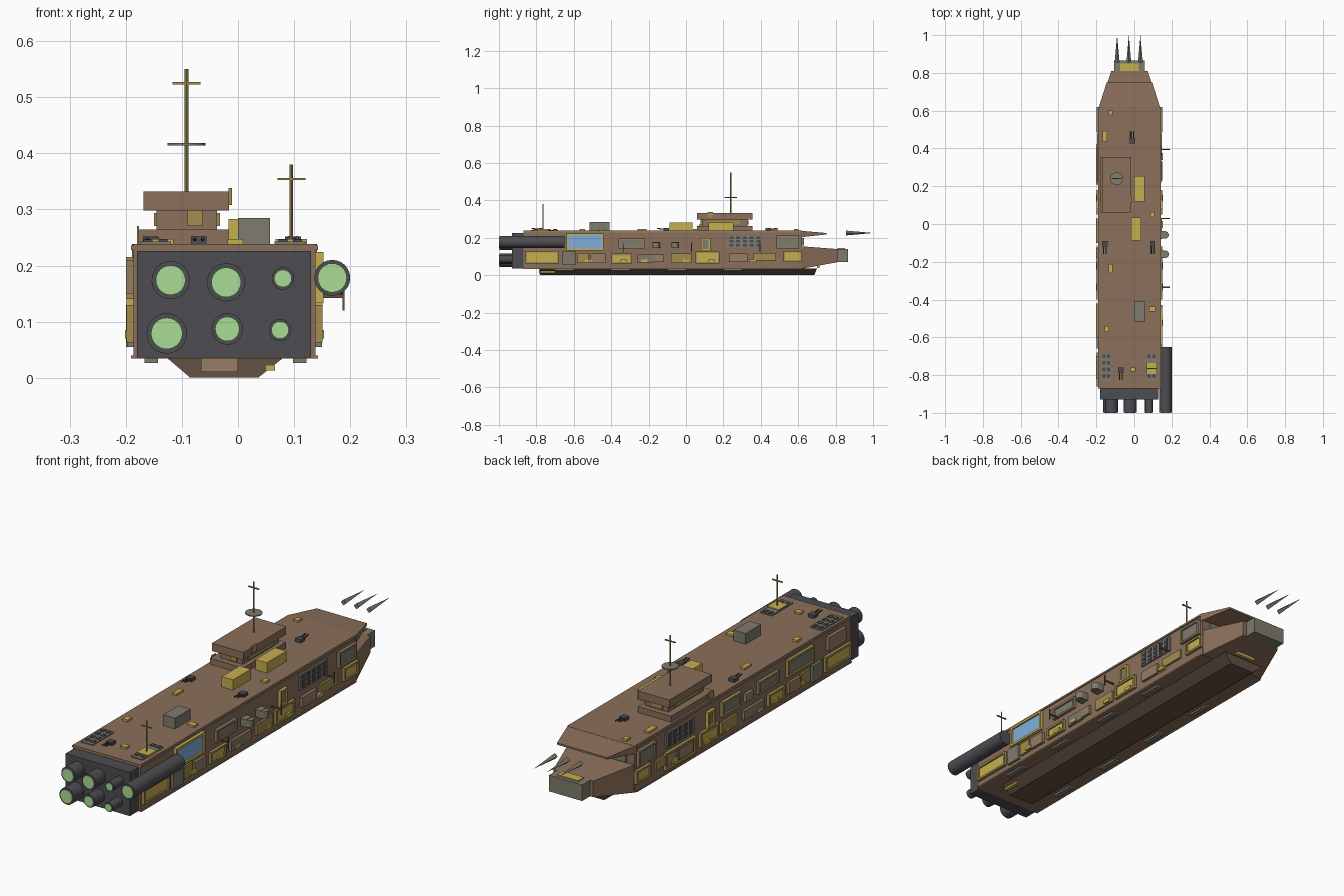
import bpy, bmesh, math
from mathutils import Matrix, Vector

if "Cube" in bpy.data.objects:
    bpy.data.objects.remove(bpy.data.objects["Cube"])


def mat(name, r, g, b):
    m = bpy.data.materials.new(name)
    m.diffuse_color = (r, g, b, 1)
    m.use_nodes = True
    m.node_tree.nodes["Principled BSDF"].inputs["Base Color"].default_value = m.diffuse_color
    return m


BROWN = mat("brown", .26, .16, .105)
TAN = mat("tan", .30, .21, .13)
DKBROWN = mat("dark_brown", .13, .085, .06)
YELLOW = mat("yellow", .56, .43, .08)
OCHRE = mat("ochre", .36, .27, .08)
GREY = mat("grey", .21, .20, .155)
DARK = mat("dark", .075, .075, .085)
GREEN = mat("green", .40, .72, .30)
BLUE = mat("blue", .22, .43, .72)

XL, XR, CX = -.186, .138, -.024      # hull sides and centre line


def finish(bm, name, m):
    bmesh.ops.recalc_face_normals(bm, faces=bm.faces)
    me = bpy.data.meshes.new(name)
    bm.to_mesh(me)
    bm.free()
    ob = bpy.data.objects.new(name, me)
    bpy.context.collection.objects.link(ob)
    me.materials.append(m)
    return ob


def boxes(name, m, items):
    """One object from boxes given as (x0, x1, y0, y1, z0, z1)."""
    bm = bmesh.new()
    for x0, x1, y0, y1, z0, z1 in items:
        M = Matrix.Translation(((x0 + x1) / 2, (y0 + y1) / 2, (z0 + z1) / 2))
        bmesh.ops.create_cube(bm, size=1, matrix=M @ Matrix.Diagonal((abs(x1 - x0), y1 - y0, z1 - z0, 1)))
    return finish(bm, name, m)


def loft(name, m, a, b, axis='y'):
    """Hexahedron between two rectangles (position, u0, u1, v0, v1)."""
    bm = bmesh.new()
    rings = []
    for p, u0, u1, v0, v1 in (a, b):
        pts = [(u0, v0), (u1, v0), (u1, v1), (u0, v1)]
        rings.append([bm.verts.new((u, p, v) if axis == 'y' else (u, v, p)) for u, v in pts])
    for r in rings:
        bm.faces.new(r)
    for i in range(4):
        j = (i + 1) % 4
        bm.faces.new((rings[0][i], rings[0][j], rings[1][j], rings[1][i]))
    return finish(bm, name, m)


def tube(name, m, p, q, r, r2=None, n=24):
    """Cylinder or cone from p to q."""
    p, q = Vector(p), Vector(q)
    d = q - p
    M = Matrix.Translation((p + q) / 2) @ d.to_track_quat('Z', 'Y').to_matrix().to_4x4()
    bm = bmesh.new()
    bmesh.ops.create_cone(bm, cap_ends=True, segments=n, radius1=r, radius2=r if r2 is None else r2,
                          depth=d.length, matrix=M)
    ob = finish(bm, name, m)
    if n > 8:
        for f in ob.data.polygons:
            f.use_smooth = len(f.vertices) == 4
        for e in ob.data.edges:          # keep rims sharp
            a, b = (ob.data.vertices[i].co for i in e.vertices)
            e.use_edge_sharp = abs((a - b).dot(d)) < 1e-6
    return ob


# Hull, keel and bow
boxes("hull", BROWN, [(XL, XR, -.87, .62, .034, .238)])
loft("keel", DKBROWN, (0, -.085, .036, -.78, .685), (.035, -.126, .08, -.78, .70), 'z')
loft("lower_bow", BROWN, (.615, XL, XR, .034, .155), (.81, -.12, .072, .07, .14))
loft("bow_roof", BROWN, (.61, XL - .003, XR + .003, .203, .238), (.75, -.145, .097, .218, .226))
boxes("bow_nose", GREY, [(-.105, .055, .79, .865, .07, .14)])
boxes("nose_cap", YELLOW, [(-.075, .025, .81, .85, .14, .145)])
boxes("bow_bay_window", GREY, [(-.15, .10, .62, .63, .16, .20)])
boxes("keel_plate", TAN, [(-.066, 0, -.785, -.78, .01, .035)])
for x in (-.09, -.028, .033):
    tube("bow_spike", GREY, (x, .855, .226), (x, 1, .226), .013, 0, 4)
boxes("belly_vents", GREY, [(x - .012, x + .012, y, y + .1, .026, .036)
                            for x in (.11, -.155) for y in (-.7, -.4, -.1, .2)])
boxes("belly_lights", YELLOW, [(-.07, .02, .70, .715, .04, .06), (.05, .066, -.78, -.70, .013, .022)])

# Engine block, nozzles and side pod
boxes("engine_block", DARK, [(-.18, .13, -.93, -.865, .036, .226)])
for x, z, r in ((-.12, .174, .034), (-.021, .17, .034), (.08, .177, .02),
                (-.127, .079, .036), (-.019, .087, .028), (.075, .085, .02)):
    tube("engine_nozzle", DARK, (x, -.93, z), (x, -.997, z), r)
    tube("engine_glow", GREEN, (x, -.99, z), (x, -1, z), r * .78)
tube("side_pod", DARK, (.168, -.65, .178), (.168, -.997, .178), .032)
tube("side_pod_glow", GREEN, (.168, -.99, .178), (.168, -1, .178), .026)

# Bridge
boxes("bridge", BROWN, [(-.177, -.017, .06, .355, .236, .264), (-.145, -.037, .085, .33, .264, .298),
                        (-.168, -.016, .06, .355, .298, .332)])
boxes("bridge_windows", OCHRE, [(-.09, -.062, .078, .085, .270, .298), (-.037, -.032, .12, .29, .27, .294),
                                (-.15, -.145, .12, .29, .27, .294), (-.12, -.06, .33, .335, .27, .294),
                                (-.017, -.011, .115, .145, .308, .338), (-.18, -.176, .07, .1, .236, .27)])

# Masts
tube("main_mast", OCHRE, (-.092, .24, .33), (-.092, .24, .55), .0035, n=8)
tube("mast_dish", GREY, (-.092, .24, .414), (-.092, .24, .418), .034)
boxes("main_mast_bar", OCHRE, [(-.117, -.067, .237, .243, .523, .527)])
tube("stern_mast", OCHRE, (.095, -.765, .24), (.095, -.765, .38), .003, n=8)
boxes("stern_mast_bar", OCHRE, [(.07, .12, -.768, -.762, .352, .356)])

# Deck cargo, pads, vents
boxes("yellow_cargo", YELLOW, [(0, .055, .12, .255, .236, .283), (-.017, .037, -.088, .035, .236, .283)])
boxes("grey_cargo", GREY, [(0, .057, -.515, -.41, .236, .285)])
boxes("deck_pads", YELLOW, [(x - w, x + w, y - d, y + d, .236, .247) for x, y, w, d in (
    (-.155, .465, .012, .028), (-.125, .59, .011, .012), (.097, .05, .011, .013), (-.125, -.235, .01, .024),
    (.096, -.45, .017, .013), (-.145, -.555, .012, .015), (-.005, -.77, .014, .011), (.095, -.765, .028, .03))])
for x in (-.147, .093):
    boxes("stern_vent", GREY, [(x - .028, x + .028, -.83, -.685, .236, .243)])
    boxes("vent_holes", DARK, [(x + s - .008, x + s + .008, -.815 + i * .035, -.795 + i * .035, .24, .246)
                               for s in (-.013, .013) for i in range(4) if x < 0 or i in (0, 3)])

# Deck guns
for x, y, s in ((-.01, .44, 1), (-.155, -.105, -1), (.098, -.105, -1), (-.07, -.775, -1)):
    boxes("gun_turret", DARK, [(x - .014, x + .014, y - .014, y + .014, .236, .252)])
    for dx in (-.007, .007):
        tube("gun_barrel", DARK, (x + dx, y + s * .01, .246), (x + dx, y + s * .05, .25), .003, n=8)


# Side panels: side is +1 for right, -1 for left
def side_box(side, y0, y1, z0, z1, depth):
    x = XR if side > 0 else XL
    a, b = sorted((x - side * .004, x + side * depth))
    return (a, b, y0, y1, z0, z1)


def panels(name, m, side, depth, rows):
    boxes(name, m, [side_box(side, *r, depth) for r in rows])


def framed(name, side, frame_m, fill_m, y0, y1, z0, z1, depth=.013, t=.009):
    panels(name + "_frame", frame_m, side, depth, [(y0, y1, z0, z0 + t), (y0, y1, z1 - t, z1),
                                                   (y0, y0 + t, z0, z1), (y1 - t, y1, z0, z1)])
    panels(name + "_fill", fill_m, side, depth * .5, [(y0 + t / 2, y1 - t / 2, z0 + t / 2, z1 - t / 2)])


for s in (1, -1):
    framed("upper_panel", s, TAN, GREY, -.36, -.22, .143, .197)
    framed("door", s, YELLOW, GREY, .08, .13, .13, .2)
    framed("bow_panel", s, TAN, GREY, .485, .605, .142, .212)
    # lattice vent
    panels("lattice", GREY, s, .008, [(.22, .41, .148, .214)])
    panels("lattice_cells", DARK, s, .011, [(.232 + i * .036, .254 + i * .036, z, z + .014)
                                            for i in range(5) for z in (.154, .174, .194)])
    framed("lower_panel", s, OCHRE, YELLOW, -.86, -.68, .063, .13)
    framed("lower_panel", s, OCHRE, YELLOW, -.40, -.29, .063, .115)
    framed("lower_panel", s, OCHRE, YELLOW, .05, .18, .063, .127)
    framed("lower_panel", s, OCHRE, YELLOW, .52, .62, .072, .13)
    panels("grey_plates", GREY, s, .012, [(-.66, -.59, .055, .126), (-.26, -.17, .065, .11)])
    panels("tan_plates", TAN, s, .012, [(-.51, -.43, .065, .115), (-.21, -.12, .07, .11), (.23, .33, .07, .115)])
    panels("ochre_plates", OCHRE, s, .009, [(-.58, -.52, .065, .12), (-.08, .03, .065, .115), (.36, .48, .08, .12)])
    panels("small_lights", YELLOW, s, .015, [(y, y + .035, .07, .085) for y in (-.54, -.35, -.24, -.02, .12, .34)])
    panels("rub_rail", TAN, s, .005, [(-.87, .61, .034, .04), (-.87, .61, .228, .236)])

# Right only: blue window, blisters, small aerials
framed("blue_window", 1, YELLOW, BLUE, -.64, -.44, .133, .224, .014, .01)
for y in (-.058, -.16):
    boxes("side_blister", GREY, [(XR, .165, y - .02, y + .02, .145, .178)])
    tube("blister_dome", GREY, (.165, y, .147), (.165, y, .176), .02)
for y, z in ((.395, .15), (.03, .15), (-.335, .145)):
    boxes("side_aerial", DKBROWN, [(XR, .19, y - .003, y + .003, z - .003, z + .003),
                                   (.186, .19, y - .002, y + .002, z - .025, z + .025)])

# Left only: extra hull plating
for y0, y1, z0, z1 in ((.21, .42, .055, .13), (-.1, .03, .14, .205), (-.6, -.42, .14, .215)):
    framed("port_panel", -1, OCHRE, GREY, y0, y1, z0, z1, .014)
panels("port_plates", TAN, -1, .014, [(-.82, -.7, .15, .21), (-.18, -.13, .145, .18)])
